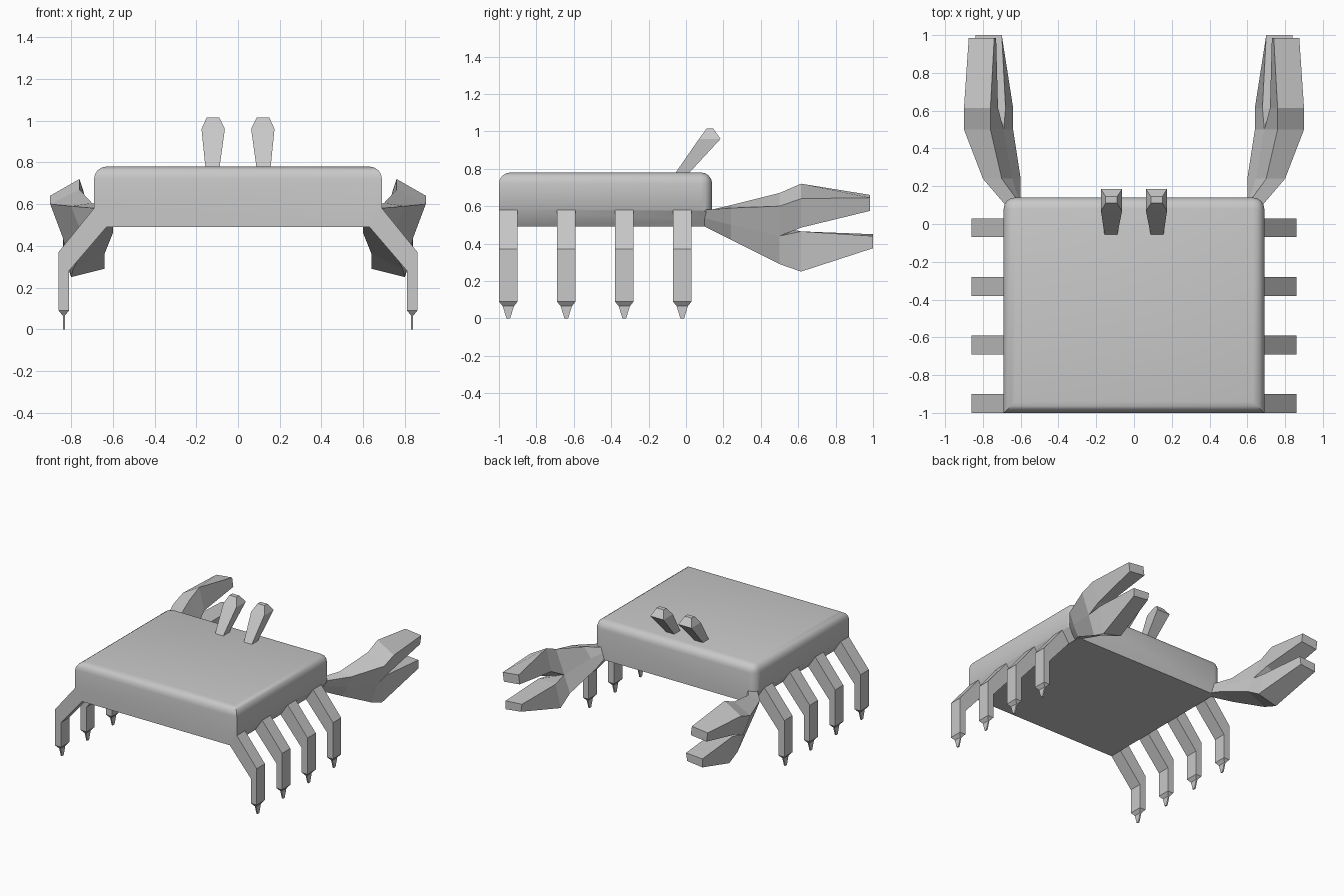
import bpy, bmesh

if "Cube" in bpy.data.objects:
    bpy.data.objects.remove(bpy.data.objects["Cube"])

mat = bpy.data.materials.new("shell grey")
mat.diffuse_color = (0.58, 0.58, 0.58, 1)
mat.use_nodes = True
mat.node_tree.nodes["Principled BSDF"].inputs["Base Color"].default_value = mat.diffuse_color


def finish(bm, name):
    bmesh.ops.recalc_face_normals(bm, faces=bm.faces)
    me = bpy.data.meshes.new(name)
    bm.to_mesh(me)
    bm.free()
    me.materials.append(mat)
    ob = bpy.data.objects.new(name, me)
    bpy.context.collection.objects.link(ob)
    return ob


def loft(bm, sections, cap_start=True):
    """Skin a tube through sections with equal point counts."""
    rings = [[bm.verts.new(p) for p in s] for s in sections]
    n = len(rings[0])
    for a, b in zip(rings, rings[1:]):
        for i in range(n):
            j = (i + 1) % n
            bm.faces.new((a[i], a[j], b[j], b[i]))
    if cap_start:
        bm.faces.new(rings[0])
    bm.faces.new(rings[-1])


def flip(sections, side):
    return [[(side * x, y, z) for x, y, z in s] for s in sections]


def at_y(y, pts):
    return [(x, y, z) for x, z in pts]


def rect(x0, x1, y0, y1, z):
    return [(x0, y0, z), (x1, y0, z), (x1, y1, z), (x0, y1, z)]


# body: slab with tucked-in lower sides, rounded top and rounded +y corners
profile = [(-.63, .49), (.63, .49), (.69, .58), (.69, .78), (-.69, .78), (-.69, .58)]
bm = bmesh.new()
loft(bm, [at_y(-1, profile), at_y(.14, profile)])
edges = []
for e in bm.edges:
    a, b = (v.co for v in e.verts)
    top = min(a.z, b.z) > .77
    corner = min(a.z, b.z) > .57 and min(a.y, b.y) > .1 and abs(a.x - b.x) < .01
    if top or corner:
        edges.append(e)
bmesh.ops.bevel(bm, geom=edges, offset=.065, segments=4, profile=.5,
                affect='EDGES', clamp_overlap=True)
body = finish(bm, "body")
bpy.context.view_layer.objects.active = body
body.select_set(True)
bpy.ops.object.shade_smooth_by_angle(angle=.6)
body.select_set(False)

for side, label in ((1, "right"), (-1, "left")):
    # four bent legs with thin pointed feet
    for k, y in enumerate((-.95, -.64, -.33, -.02)):
        bm = bmesh.new()
        h = .05
        leg = []
        for (xo, zo), (xi, zi), w in [((.69, .58), (.63, .49), h),
                                      ((.86, .37), (.81, .28), h),
                                      ((.86, .09), (.81, .09), h),
                                      ((.84, .065), (.83, .065), .03),
                                      ((.84, 0), (.83, 0), .01)]:
            leg.append([(xo, y - w, zo), (xo, y + w, zo), (xi, y + w, zi), (xi, y - w, zi)])
        loft(bm, flip(leg, side))
        finish(bm, f"{label}_leg_{k + 1}")

    # claw: arm and palm, then two fingers splitting from the palm
    bm = bmesh.new()
    T, O, B, I = (.76, .67), (.90, .60), (.79, .29), (.64, .36)
    mo, mi = (.84, .44), (.69, .49)
    arm = [
        [(.62, .13, .58), (.68, .10, .58), (.66, .10, .535), (.63, .10, .49),
         (.60, .13, .50), (.61, .13, .54)],
        at_y(.24, [(.70, .605), (.80, .59), (.765, .50), (.72, .42), (.60, .46), (.645, .53)]),
        at_y(.5, [T, O, mo, B, I, mi])]
    upper = [at_y(.5, [T, O, mo, mi]),
             at_y(.615, [(.76, .72), (.90, .64), (.85, .485), (.72, .55)]),
             at_y(.985, [(.74, .66), (.875, .645), (.865, .575), (.73, .59)])]
    lower = [at_y(.5, [mi, mo, B, I]),
             at_y(.615, [(.68, .465), (.83, .465), (.80, .25), (.64, .29)]),
             at_y(1.0, [(.70, .45), (.84, .44), (.84, .375), (.71, .39)])]
    loft(bm, flip(arm, side))
    loft(bm, flip(upper, side))
    loft(bm, flip(lower, side))
    finish(bm, f"{label}_claw")

    # eye stalk leaning towards the claws
    bm = bmesh.new()
    stalk = [rect(.09, .155, -.065, .005, .765),
             rect(.063, .175, .07, .185, .96),
             rect(.09, .15, .11, .145, 1.015)]
    loft(bm, flip(stalk, side))
    finish(bm, f"{label}_eye_stalk")
